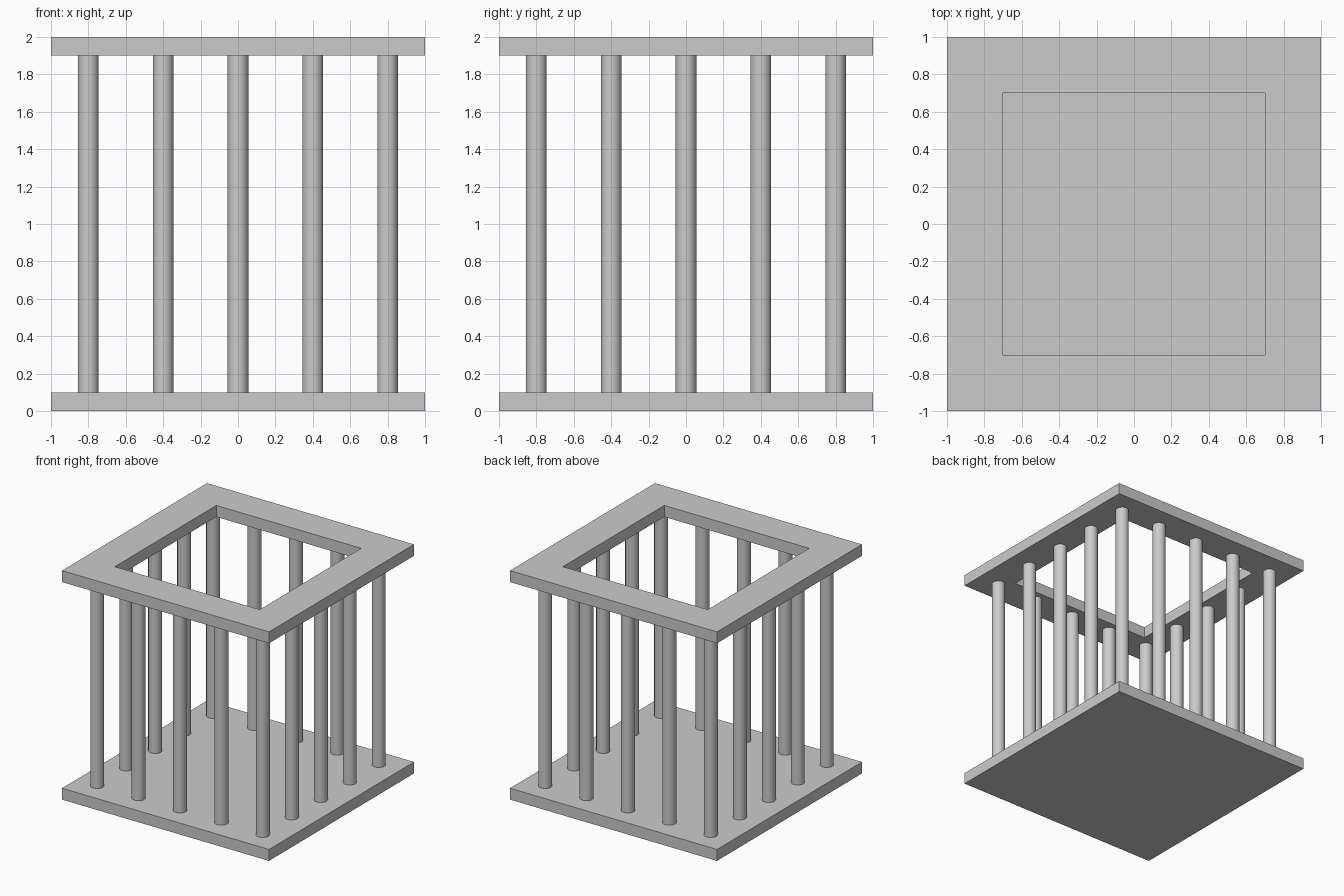
import bpy, bmesh
from math import radians

if "Cube" in bpy.data.objects:
    bpy.data.objects.remove(bpy.data.objects["Cube"])

HALF, THICK, HEIGHT = 1.0, 0.1, 2.0
OPENING = 0.7
BAR_RADIUS = 0.055


def mesh_object(name, bm):
    bmesh.ops.recalc_face_normals(bm, faces=bm.faces)
    mesh = bpy.data.meshes.new(name)
    bm.to_mesh(mesh)
    bm.free()
    obj = bpy.data.objects.new(name, mesh)
    bpy.context.collection.objects.link(obj)
    return obj


# Solid base plate
bpy.ops.mesh.primitive_cube_add(size=1, location=(0, 0, THICK / 2))
base = bpy.context.object
base.name = "base_plate"
base.scale = (2 * HALF, 2 * HALF, THICK)

# Top frame: square ring extruded upwards
corners = [(-1, -1), (1, -1), (1, 1), (-1, 1)]
bm = bmesh.new()
outer, inner = [[bm.verts.new((x * s, y * s, HEIGHT - THICK)) for x, y in corners]
                for s in (HALF, OPENING)]
for i in range(4):
    j = (i + 1) % 4
    bm.faces.new((outer[i], outer[j], inner[j], inner[i]))
ring = bmesh.ops.extrude_face_region(bm, geom=bm.faces[:], use_keep_orig=True)
top = [v for v in ring["geom"] if isinstance(v, bmesh.types.BMVert)]
bmesh.ops.translate(bm, verts=top, vec=(0, 0, THICK))
mesh_object("top_frame", bm)

# Sixteen bars around the perimeter, sharing one mesh
bpy.ops.mesh.primitive_cylinder_add(vertices=32, radius=BAR_RADIUS, depth=HEIGHT - 2 * THICK)
first = bpy.context.object
bpy.ops.object.shade_smooth_by_angle(angle=radians(30))
spots = [(i * 0.4, j * 0.4) for i in range(-2, 3) for j in range(-2, 3)
         if max(abs(i), abs(j)) == 2]
for n, (x, y) in enumerate(spots):
    bar = first
    if n:
        bar = first.copy()
        bpy.context.collection.objects.link(bar)
    bar.name = f"bar_{n + 1}"
    bar.location = (x, y, HEIGHT / 2)
